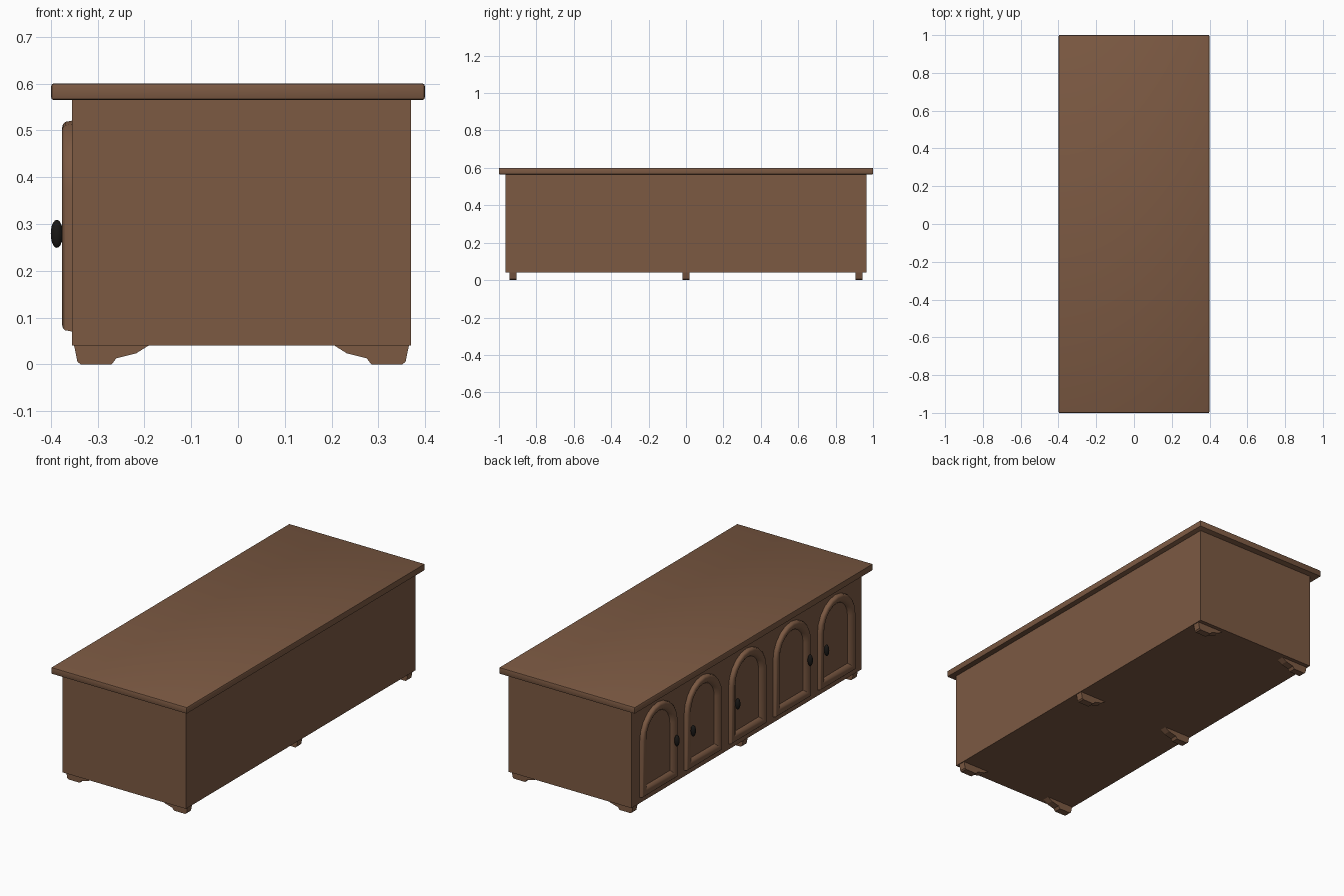
import bpy, bmesh, math

if "Cube" in bpy.data.objects:
    bpy.data.objects.remove(bpy.data.objects["Cube"])

def material(name, rgb):
    m = bpy.data.materials.new(name)
    m.diffuse_color = (*rgb, 1)
    m.use_nodes = True
    m.node_tree.nodes["Principled BSDF"].inputs["Base Color"].default_value = m.diffuse_color
    return m

WOOD = material("wood", (0.2, 0.1, 0.055))
BLACK = material("black_metal", (0.01, 0.009, 0.008))

def make_object(name, bm, mat, smooth=False):
    bmesh.ops.recalc_face_normals(bm, faces=bm.faces)
    mesh = bpy.data.meshes.new(name)
    bm.to_mesh(mesh)
    bm.free()
    mesh.materials.append(mat)
    ob = bpy.data.objects.new(name, mesh)
    bpy.context.collection.objects.link(ob)
    if smooth:
        bpy.ops.object.select_all(action='DESELECT')
        ob.select_set(True)
        bpy.context.view_layer.objects.active = ob
        bpy.ops.object.shade_smooth_by_angle(angle=math.radians(35))
    return ob

def box(name, lo, hi, bevel=0):
    bm = bmesh.new()
    bmesh.ops.create_cube(bm, size=1)
    for v in bm.verts:
        v.co = [(lo[i] + hi[i]) / 2 + v.co[i] * (hi[i] - lo[i]) for i in range(3)]
    if bevel:
        bmesh.ops.bevel(bm, geom=bm.edges[:], offset=bevel, segments=2,
                        profile=0.5, affect='EDGES')
    return make_object(name, bm, WOOD, bool(bevel))

# Cabinet carcass and overhanging top
FACE_X = -0.355
box("cabinet_body", (FACE_X, -0.965, 0.04), (0.369, 0.965, 0.567))
box("table_top", (-0.399, -1, 0.565), (0.399, 1, 0.6), 0.005)

# Six bracket feet: side profile extruded along y, mirrored across the body
FOOT = [(-0.35, 0.04), (-0.343, 0.006), (-0.336, 0), (-0.27, 0),
        (-0.26, 0.013), (-0.217, 0.024), (-0.19, 0.041)]

def foot(name, y, mirror):
    bm = bmesh.new()
    pts = [((0.015 - x) if mirror else x, z) for x, z in FOOT]
    face = bm.faces.new([bm.verts.new((x, y - 0.019, z)) for x, z in pts])
    ext = bmesh.ops.extrude_face_region(bm, geom=[face])["geom"]
    bmesh.ops.translate(bm, vec=(0, 0.038, 0),
                        verts=[g for g in ext if isinstance(g, bmesh.types.BMVert)])
    make_object(name, bm, WOOD)

for i, y in enumerate((-0.925, 0, 0.925)):
    foot(f"door_side_foot_{i + 1}", y, False)
    foot(f"plain_side_foot_{i + 1}", y, True)

# Arched moulding: cross-section as (inset from outer edge, height off the face)
SECTION = [(0, -0.002), (0.003, 0.014), (0.008, 0.019), (0.016, 0.021),
           (0.028, 0.019), (0.038, 0.013), (0.045, 0.005), (0.048, -0.002)]
HALF_W, BOTTOM, SPRING, ARC_STEPS = 0.15, 0.07, 0.371, 10

def arch_outline(inset):
    r = HALF_W - inset
    pts = [(-r, BOTTOM + inset), (r, BOTTOM + inset)]
    for k in range(ARC_STEPS + 1):
        a = math.pi * k / ARC_STEPS
        pts.append((r * math.cos(a), SPRING + r * math.sin(a)))
    return pts

def door_moulding(name, yc):
    bm = bmesh.new()
    loops = [[bm.verts.new((FACE_X - h, yc + y, z)) for y, z in arch_outline(d)]
             for d, h in SECTION]
    n = len(loops[0])
    for a, b in zip(loops, loops[1:] + loops[:1]):
        for k in range(n):
            bm.faces.new((a[k], a[(k + 1) % n], b[(k + 1) % n], b[k]))
    make_object(name, bm, WOOD, True)

# Lens-shaped oval knob
def knob(name, y):
    bm = bmesh.new()
    bmesh.ops.create_uvsphere(bm, u_segments=16, v_segments=10, radius=1)
    for v in bm.verts:
        v.co = (-0.387 + v.co.x * 0.013, y + v.co.y * 0.013, 0.279 + v.co.z * 0.03)
    make_object(name, bm, BLACK, True)

# Five doors along the face, knob on one stile of each
for i, side in enumerate((1, -1, 1, 1, -1)):
    yc = (i - 2) * 0.373
    door_moulding(f"door_moulding_{i + 1}", yc)
    knob(f"door_knob_{i + 1}", yc + side * 0.118)
